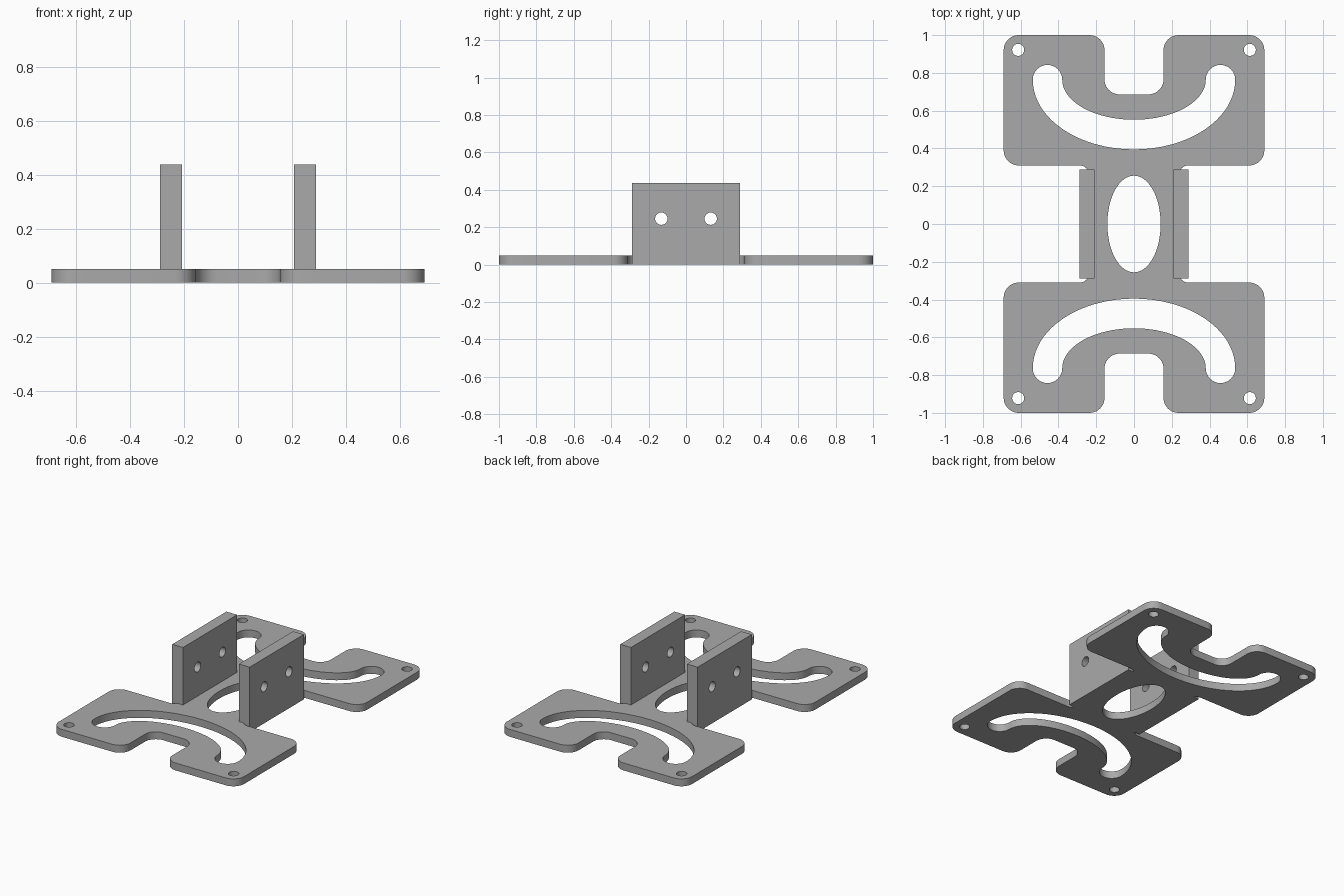
import bpy
import bmesh
from math import cos, sin, radians
from mathutils import Matrix

cube = bpy.data.objects.get("Cube")
if cube:
    bpy.data.objects.remove(cube, do_unlink=True)

# Single flat colour
GREY = (0.4, 0.4, 0.4, 1)
metal = bpy.data.materials.new("plain grey metal")
metal.use_nodes = True
metal.diffuse_color = GREY
metal.node_tree.nodes["Principled BSDF"].inputs["Base Color"].default_value = GREY


def arc(cx, cy, rx, ry, start, end, steps=10):
    """Points along an elliptical arc, angles in degrees."""
    angles = [radians(start + (end - start) * i / steps) for i in range(steps + 1)]
    return [(cx + rx * cos(a), cy + ry * sin(a)) for a in angles]


def ellipse(cx, cy, rx, ry, steps=32):
    return arc(cx, cy, rx, ry, 0, 360, steps)[:-1]


def flip_y(points):
    return [(x, -y) for x, y in reversed(points)]


def flip_x(points):
    return [(-x, y) for x, y in reversed(points)]


def sheet(name, loops, thickness, matrix):
    """Cut sheet: first loop is the outline, the others are holes."""
    curve = bpy.data.curves.new(name + " profile", "CURVE")
    curve.dimensions = "2D"
    curve.fill_mode = "BOTH"
    curve.extrude = thickness / 2
    for points in loops:
        spline = curve.splines.new("POLY")
        spline.points.add(len(points) - 1)
        for p, (x, y) in zip(spline.points, points):
            p.co = (x, y, 0, 1)
        spline.use_cyclic_u = True
    helper = bpy.data.objects.new(name + " profile", curve)
    bpy.context.collection.objects.link(helper)
    graph = bpy.context.evaluated_depsgraph_get()
    mesh = bpy.data.meshes.new_from_object(helper.evaluated_get(graph))
    bpy.data.objects.remove(helper, do_unlink=True)
    bpy.data.curves.remove(curve)

    bm = bmesh.new()
    bm.from_mesh(mesh)
    bmesh.ops.remove_doubles(bm, verts=bm.verts, dist=0.0002)
    bmesh.ops.recalc_face_normals(bm, faces=bm.faces)
    bm.transform(matrix)
    bm.to_mesh(mesh)
    bm.free()
    mesh.name = name
    mesh.materials.clear()
    mesh.materials.append(metal)
    obj = bpy.data.objects.new(name, mesh)
    bpy.context.collection.objects.link(obj)
    bpy.ops.object.select_all(action="DESELECT")
    obj.select_set(True)
    bpy.context.view_layer.objects.active = obj
    bpy.ops.object.shade_smooth_by_angle(angle=radians(30))
    return obj


THICK = 0.05
WALL_IN, WALL_OUT, WALL_Y, WALL_TOP = 0.208, 0.288, 0.288, 0.437
R = 0.08

# Base plate outline: one quarter, mirrored twice
quarter = [(WALL_IN, WALL_Y)]
quarter += arc(WALL_OUT, 0.26, 0.05, 0.05, 146, 90, 5)
quarter += arc(0.69 - R, 0.31 + R, R, R, -90, 0)
quarter += arc(0.69 - R, 1 - R, R, R, 0, 90)
quarter += arc(0.156 + R, 1 - R, R, R, 90, 180)
quarter += arc(0.156 - R, 0.686 + R, R, R, 0, -90)
back = quarter + flip_x(quarter)
outline = back + flip_y(back)

# Curved slot with round ends
SLOT_Y, SLOT_X, CAP = 0.764, 0.458, 0.078
slot = arc(0, SLOT_Y, SLOT_X + CAP, 0.369, 180, 360, 40)
slot += arc(SLOT_X, SLOT_Y, CAP, CAP, 0, 180, 16)[1:]
slot += arc(0, SLOT_Y, SLOT_X - CAP, 0.212, 360, 180, 40)[1:]
slot += arc(-SLOT_X, SLOT_Y, CAP, CAP, 0, 180, 16)[1:-1]

loops = [outline, ellipse(0, 0, 0.141, 0.256, 64), slot, flip_y(slot)]
for sx in (-1, 1):
    for sy in (-1, 1):
        loops.append(ellipse(sx * 0.613, sy * 0.922, 0.032, 0.032))
sheet("base_plate", loops, THICK, Matrix.Translation((0, 0, THICK / 2)))

# Upright side walls, each with two bolt holes
wall = [(-WALL_Y, 0), (WALL_Y, 0), (WALL_Y, WALL_TOP), (-WALL_Y, WALL_TOP)]
bolt_holes = [ellipse(s * 0.132, 0.246, 0.033, 0.033) for s in (-1, 1)]
upright = Matrix(((0, 0, 1, 0), (1, 0, 0, 0), (0, 1, 0, 0), (0, 0, 0, 1)))
for name, side in (("left_wall", 1), ("right_wall", -1)):
    place = Matrix.Translation((side * (WALL_IN + WALL_OUT) / 2, 0, 0))
    sheet(name, [wall] + bolt_holes, WALL_OUT - WALL_IN, place @ upright)
